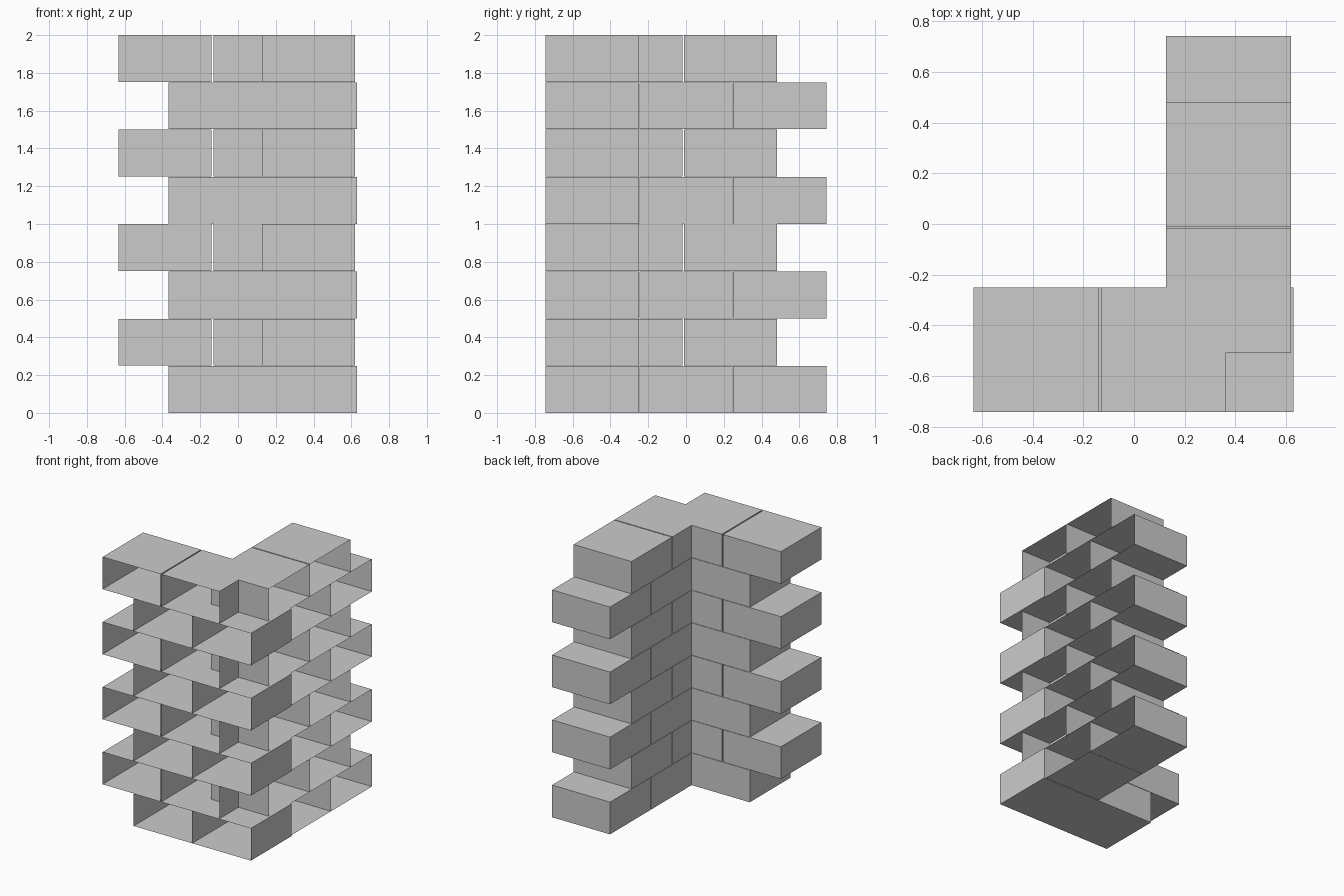
import bpy, bmesh
from mathutils import Vector

if "Cube" in bpy.data.objects:
    bpy.data.objects.remove(bpy.data.objects["Cube"])

PITCH, H = 0.2503, 0.2479


def half_brick(name, x0, x1, y0, y1, z, open_dir):
    """Hollow half brick with its outward side left open."""
    bm = bmesh.new()
    bmesh.ops.create_cube(bm, size=1)
    for v in bm.verts:
        v.co = Vector((x0 if v.co.x < 0 else x1,
                       y0 if v.co.y < 0 else y1,
                       z if v.co.z < 0 else z + H))
    bm.normal_update()
    gone = [f for f in bm.faces if f.normal.dot(Vector(open_dir)) > 0.9]
    bmesh.ops.delete(bm, geom=gone, context='FACES')
    me = bpy.data.meshes.new(name)
    bm.to_mesh(me)
    bm.free()
    bpy.context.collection.objects.link(bpy.data.objects.new(name, me))


FRONT, RIGHT = (0, -1, 0), (1, 0, 0)
Y0, Y1 = -0.743, -0.25      # depth of the front arm
X0, X1 = 0.127, 0.62        # depth of the side arm

for i in range(8):
    z = i * PITCH
    if i % 2 == 0:
        # course with a long corner brick on the front arm
        front = [(-0.368, 0.13), (0.13, 0.63)]
        side = [(-0.246, 0.246), (0.248, 0.743)]
    else:
        # course with notched corner: the two middle bricks overlap
        front = [(-0.633, -0.14), (-0.131, 0.361)]
        side = [(-0.51, -0.018), (-0.01, 0.482)]
    for a, b in front:
        half_brick("front_brick", a, b, Y0, Y1, z, FRONT)
    for a, b in side:
        half_brick("side_brick", X0, X1, a, b, z, RIGHT)
